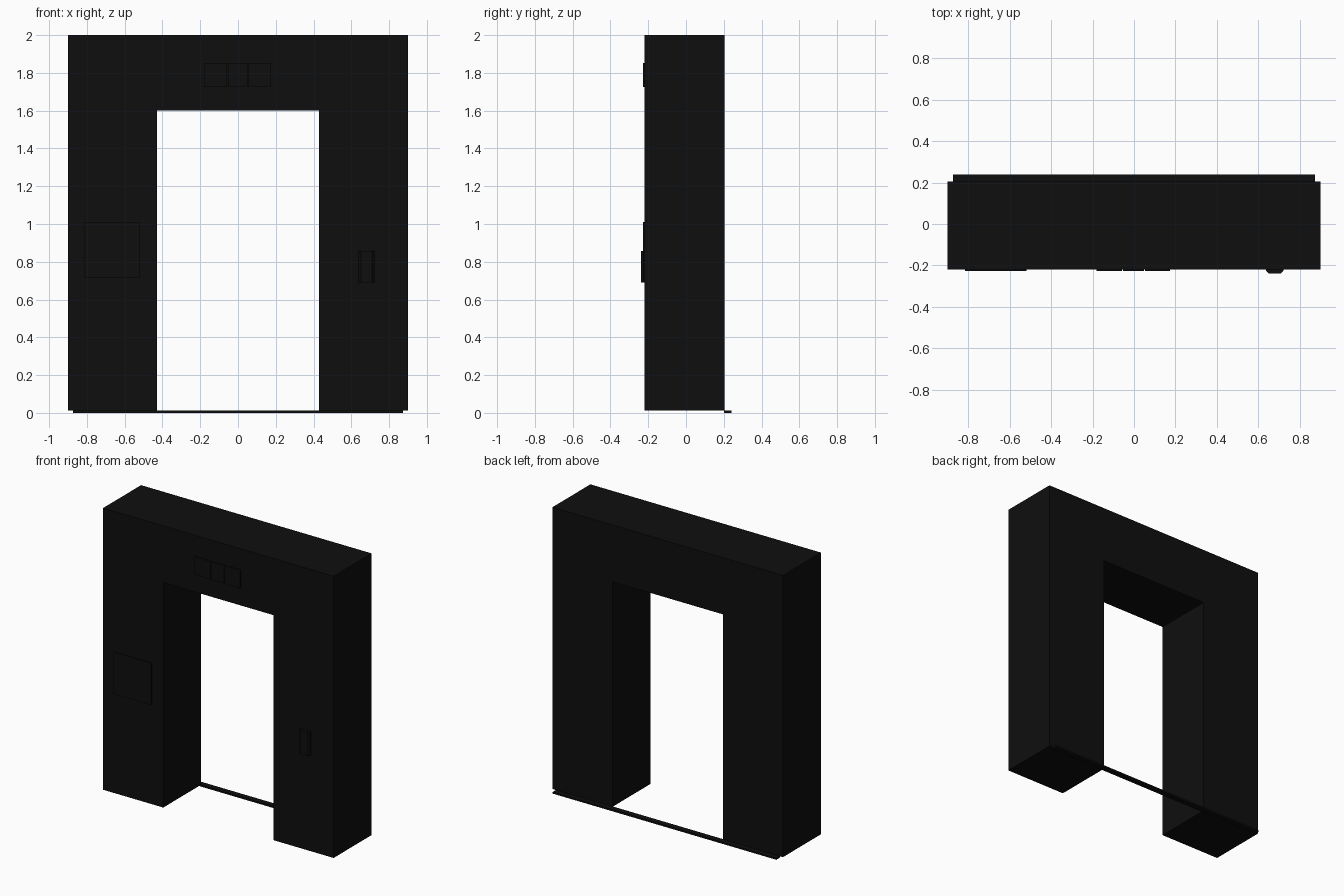
import bpy, bmesh

if "Cube" in bpy.data.objects:
    bpy.data.objects.remove(bpy.data.objects["Cube"])

black = bpy.data.materials.new("near_black")
black.diffuse_color = (0.0045, 0.0045, 0.0045, 1)
black.use_nodes = True
black.node_tree.nodes["Principled BSDF"].inputs["Base Color"].default_value = black.diffuse_color


def finish(name, bm):
    bmesh.ops.recalc_face_normals(bm, faces=bm.faces)
    mesh = bpy.data.meshes.new(name)
    bm.to_mesh(mesh)
    bm.free()
    mesh.materials.append(black)
    obj = bpy.data.objects.new(name, mesh)
    bpy.context.collection.objects.link(obj)
    return obj


def extrude(name, profile, axis, a, b):
    """Extrude a 2D profile along y (profile in xz) or z (profile in xy)."""
    bm = bmesh.new()
    if axis == 'y':
        pts, vec = [(u, a, v) for u, v in profile], (0, b - a, 0)
    else:
        pts, vec = [(u, v, a) for u, v in profile], (0, 0, b - a)
    face = bm.faces.new([bm.verts.new(p) for p in pts])
    ext = bmesh.ops.extrude_face_region(bm, geom=[face])
    moved = [g for g in ext["geom"] if isinstance(g, bmesh.types.BMVert)]
    bmesh.ops.translate(bm, verts=moved, vec=vec)
    return finish(name, bm)


def rect(u0, u1, v0, v1):
    return [(u0, v0), (u1, v0), (u1, v1), (u0, v1)]


FRONT, BACK, FLOOR = -0.219, 0.204, 0.012

# Gate body: two legs and a lintel in one profile
extrude("gate_frame",
        [(-0.9, FLOOR), (-0.43, FLOOR), (-0.43, 1.6), (0.43, 1.6),
         (0.43, FLOOR), (0.9, FLOOR), (0.9, 2.0), (-0.9, 2.0)],
        'y', FRONT, BACK)

# Thin threshold strip along the back
extrude("threshold_strip", rect(-0.873, 0.873, BACK - 0.004, 0.24), 'z', 0, FLOOR)

# Square notice plate on the left leg
extrude("notice_plate", rect(-0.815, -0.52, 0.715, 1.01), 'y', -0.228, FRONT)

# Three-part sign on the lintel
for i, (x0, x1) in enumerate([(-0.18, -0.057), (-0.053, 0.049), (0.053, 0.175)]):
    extrude(f"sign_panel_{i + 1}", rect(x0, x1, 1.725, 1.852), 'y', -0.228, FRONT)

# Reader on the right leg with chamfered sides
extrude("card_reader",
        [(0.638, FRONT), (0.722, FRONT), (0.722, -0.226), (0.71, -0.238),
         (0.65, -0.238), (0.638, -0.226)], 'z', 0.69, 0.857)
